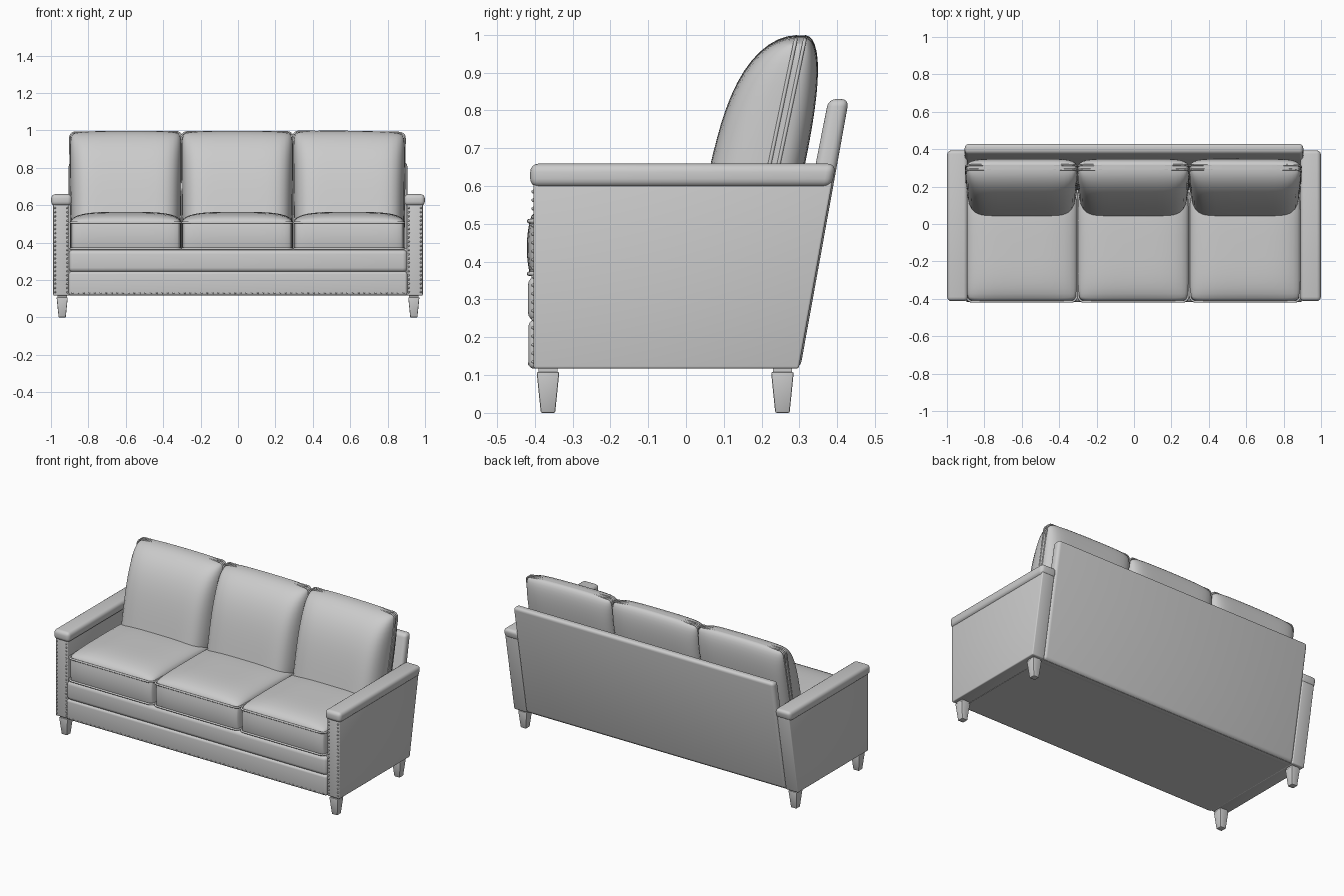
import bpy, bmesh, math
from mathutils import Matrix, Vector

if "Cube" in bpy.data.objects:
    bpy.data.objects.remove(bpy.data.objects["Cube"])

fabric = bpy.data.materials.new("grey_upholstery")
fabric.use_nodes = True
grey = (0.6, 0.6, 0.6, 1)
fabric.diffuse_color = grey
fabric.node_tree.nodes["Principled BSDF"].inputs["Base Color"].default_value = grey


def finish(name, bm, bevel=0, segments=4, angle=35):
    bmesh.ops.recalc_face_normals(bm, faces=bm.faces)
    mesh = bpy.data.meshes.new(name)
    bm.to_mesh(mesh)
    bm.free()
    mesh.materials.append(fabric)
    ob = bpy.data.objects.new(name, mesh)
    bpy.context.collection.objects.link(ob)
    bpy.ops.object.select_all(action='DESELECT')
    ob.select_set(True)
    bpy.context.view_layer.objects.active = ob
    if bevel:
        mod = ob.modifiers.new("Bevel", 'BEVEL')
        mod.width, mod.segments, mod.limit_method = bevel, segments, 'ANGLE'
        bpy.ops.object.modifier_apply(modifier="Bevel")
    bpy.ops.object.shade_smooth_by_angle(angle=math.radians(angle))
    return ob


def prism(name, x0, x1, profile, bevel=0, segments=4):
    """Extrude a (y, z) profile along x."""
    bm = bmesh.new()
    face = bm.faces.new([bm.verts.new((x0, y, z)) for y, z in profile])
    out = bmesh.ops.extrude_face_region(bm, geom=[face])
    verts = [g for g in out["geom"] if isinstance(g, bmesh.types.BMVert)]
    bmesh.ops.translate(bm, verts=verts, vec=(x1 - x0, 0, 0))
    return finish(name, bm, bevel, segments)


def box(name, x0, x1, y0, y1, z0, z1, bevel=0, segments=4):
    return prism(name, x0, x1, [(y0, z0), (y1, z0), (y1, z1), (y0, z1)], bevel, segments)


def shaped_cube(cuts, shape):
    """Subdivided cube, denser at its rims, with each point moved by a function."""
    bm = bmesh.new()
    bmesh.ops.create_cube(bm, size=2)
    bmesh.ops.subdivide_edges(bm, edges=bm.edges[:], cuts=cuts, use_grid_fill=True)
    for v in bm.verts:
        v.co = shape(*[math.sin(c * math.pi / 2) for c in v.co])
    return bm


def piping(name, points, radius=0.006):
    """Closed welt cord through the given points."""
    curve = bpy.data.curves.new(name, 'CURVE')
    curve.dimensions = '3D'
    curve.bevel_depth, curve.bevel_resolution = radius, 2
    spline = curve.splines.new('POLY')
    spline.points.add(len(points) - 1)
    for p, co in zip(spline.points, points):
        p.co = (*co, 1)
    spline.use_cyclic_u = True
    curve.materials.append(fabric)
    ob = bpy.data.objects.new(name, curve)
    bpy.context.collection.objects.link(ob)


def rounded_loop(hw, hh, r, steps=5):
    loop = []
    for k, (sx, sy) in enumerate([(1, 1), (-1, 1), (-1, -1), (1, -1)]):
        for i in range(steps + 1):
            a = math.pi / 2 * (k + i / steps)
            loop.append((sx * (hw - r) + r * math.cos(a), sy * (hh - r) + r * math.sin(a)))
    return loop


def squash(u, v, r):
    """Round off the corners of a unit square."""
    k = max(0, abs(u * v)) ** 8
    return u * (1 - r * k), v * (1 - r * k)


# Base, front rails and back
box("seat_base", -0.905, 0.905, -0.395, 0.29, 0.117, 0.37)
box("lower_front_rail", -0.905, 0.905, -0.416, -0.36, 0.117, 0.245, 0.014)
box("upper_front_rail", -0.905, 0.905, -0.418, -0.36, 0.242, 0.362, 0.024)
prism("back_panel", -0.905, 0.905,
      [(0.235, 0.117), (0.302, 0.117), (0.431, 0.83), (0.377, 0.83)], 0.02)

# Arms with padded caps, nail trim and legs
for side, s in (("left", 1), ("right", -1)):
    prism(side + "_arm", s * 0.903, s * 0.988,
          [(-0.403, 0.117), (0.298, 0.117), (0.387, 0.61), (-0.403, 0.61)], 0.006, 3)
    prism(side + "_arm_cap", s * 0.889, s * 0.999,
          [(-0.412, 0.597), (0.385, 0.597), (0.397, 0.659), (-0.412, 0.659)], 0.022)
    nails = [(s * x, -0.403, 0.135 + 0.0225 * i) for x in (0.913, 0.978) for i in range(21)]
    nails += [(s * (0.015 + 0.03 * i), -0.413, 0.13) for i in range(30)]
    bm = bmesh.new()
    for p in nails:
        bmesh.ops.create_icosphere(bm, subdivisions=1, radius=0.006,
                                   matrix=Matrix.Translation(p))
    finish(side + "_nail_heads", bm, angle=60)
    for end, y in (("front", -0.365), ("back", 0.255)):
        bm = bmesh.new()
        bmesh.ops.create_cone(bm, cap_ends=True, segments=4, radius1=0.019 * math.sqrt(2),
                              radius2=0.03 * math.sqrt(2), depth=0.108,
                              matrix=Matrix.Translation((s * 0.94, y, 0.054))
                              @ Matrix.Rotation(math.pi / 4, 4, 'Z'))
        finish(f"{side}_{end}_leg", bm, 0.004, 2)
        box(f"{side}_{end}_leg_block", s * 0.915, s * 0.965, y - 0.025, y + 0.025, 0.1, 0.12)

# Three seat cushions and three back cushions
for name, cx, tilt in (("right", -0.6, 0.004), ("middle", -0.004, 0), ("left", 0.594, -0.012)):

    def seat(u, v, w):
        a, b = squash(u, v, 0.05)
        dome = math.sqrt(max(0, (1 - u ** 4) * (1 - v ** 4)))
        z = 0.437 + 0.071 * w + (0.056 * dome if w > 0 else 0) * w
        puff = 0.008 * (1 - w * w)
        return Vector((cx + a * 0.297, -0.115 + b * (0.298 + puff), z))

    finish(name + "_seat_cushion", shaped_cube(17, seat), angle=50)
    for edge, z in (("upper", 0.507), ("lower", 0.368)):
        piping(f"{name}_seat_{edge}_piping",
               [(cx + x, -0.115 + y, z) for x, y in rounded_loop(0.294, 0.3, 0.03)])

    def seam(x, h):
        z = 0.725 + h * 0.267 + tilt * x
        return x * (1 + 0.01 * h), 0.2 + (z - 0.5) * 0.21, z

    def back(u, w, v):
        a, b = squash(u, v, 0.05)
        x, y, z = seam(a * 0.297, b)
        t = max(0, v * 0.55 + 0.45)
        puff = math.sqrt(max(0, (1 - u ** 8) * (1 - t ** 4)))
        y += w * (0.012 + (0.157 if w < 0 else 0.07) * puff)
        return Vector((cx + x, y, z + 0.006 * (1 - u * u) * max(0, v)))

    finish(name + "_back_cushion", shaped_cube(21, back), angle=60)
    for edge, dy in (("front", -0.012), ("back", 0.012)):
        loop = [seam(x, h / 0.267) for x, h in rounded_loop(0.296, 0.266, 0.03)]
        piping(f"{name}_back_{edge}_piping", [(cx + x, y + dy, z) for x, y, z in loop], 0.005)
